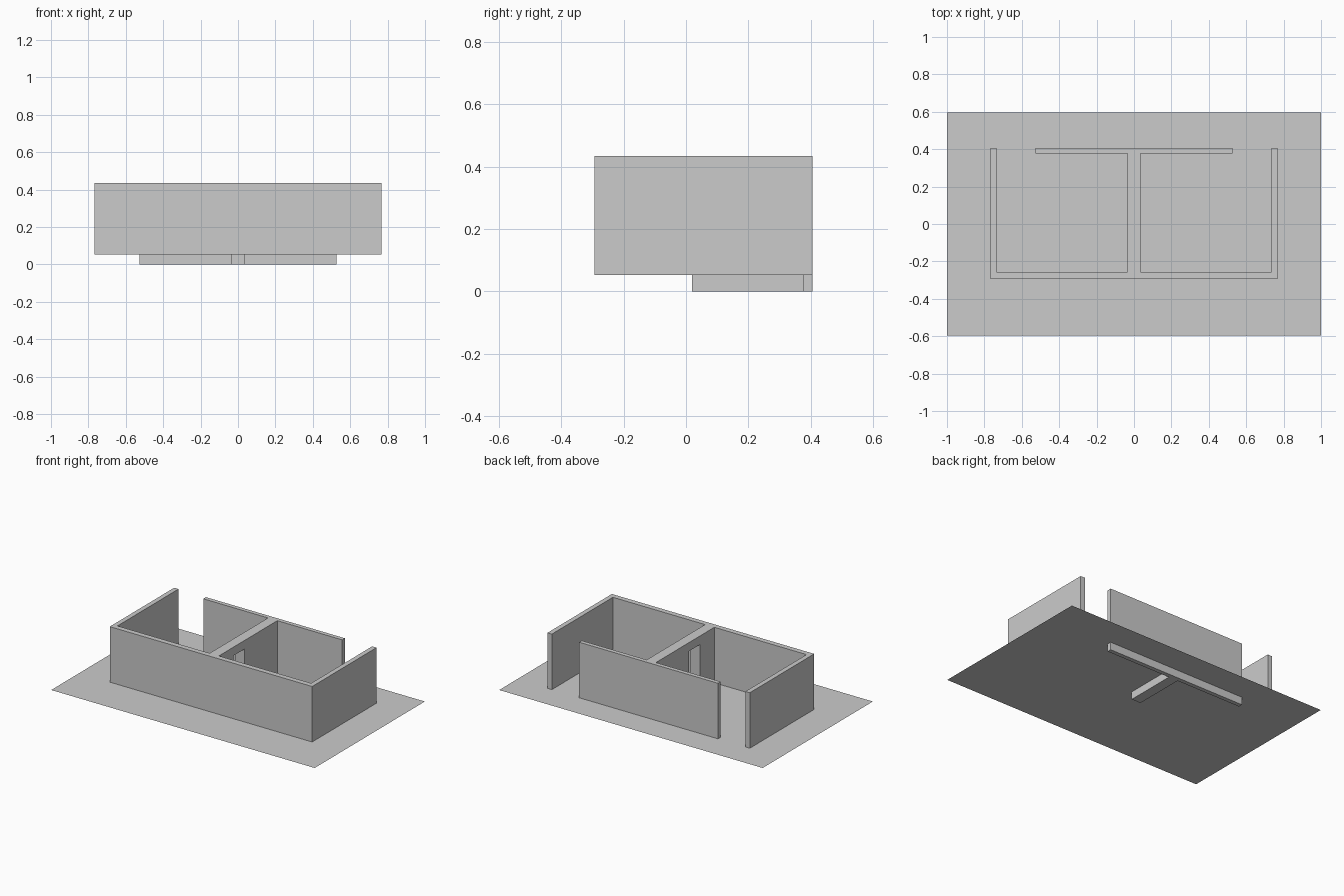
import bpy, bmesh

if "Cube" in bpy.data.objects:
    bpy.data.objects.remove(bpy.data.objects["Cube"])

FLOOR, TOP = 0.053, 0.434


def make_object(name, bm):
    bmesh.ops.recalc_face_normals(bm, faces=bm.faces[:])
    mesh = bpy.data.meshes.new(name)
    bm.to_mesh(mesh)
    bm.free()
    obj = bpy.data.objects.new(name, mesh)
    bpy.context.collection.objects.link(obj)
    return obj


def prism(name, outline, z0, z1):
    bm = bmesh.new()
    face = bm.faces.new([bm.verts.new((x, y, z0)) for x, y in outline])
    if z1 > z0:
        ext = bmesh.ops.extrude_face_region(bm, geom=[face], use_keep_orig=True)
        verts = [g for g in ext["geom"] if isinstance(g, bmesh.types.BMVert)]
        bmesh.ops.translate(bm, verts=verts, vec=(0, 0, z1 - z0))
    return make_object(name, bm)


def rect(x0, x1, y0, y1):
    return [(x0, y0), (x1, y0), (x1, y1), (x0, y1)]


def cut(target, name, outline, z0, z1):
    cutter = prism(name, outline, z0, z1)
    cutter.hide_render = True
    mod = target.modifiers.new(name, 'BOOLEAN')
    mod.operation = 'DIFFERENCE'
    mod.solver = 'EXACT'
    mod.object = cutter
    bpy.context.view_layer.objects.active = target
    bpy.ops.object.modifier_apply(modifier=mod.name)
    bpy.data.objects.remove(cutter)


# Ground sheet
prism("ground", rect(-1, 1, -0.597, 0.597), FLOOR, FLOOR)

# Walls: right half of the plan outline, mirrored to the left
half = [(0.768, -0.293), (0.768, 0.405), (0.735, 0.405), (0.735, -0.257),
        (0.035, -0.257), (0.035, 0.376), (0.527, 0.376), (0.527, 0.405)]
outline = half + [(-x, y) for x, y in reversed(half)]
walls = prism("walls", outline, 0, TOP)

# Only the back wall and rear of the partition reach below the ground
cut(walls, "front_step", rect(-1, 1, -0.5, 0.02), -0.1, FLOOR)
for side in (-1, 1):
    xs = sorted((side * 0.65, side * 0.9))
    cut(walls, "side_step", rect(xs[0], xs[1], 0.0, 0.5), -0.1, FLOOR)

# Doorway through the partition
cut(walls, "doorway", rect(-0.1, 0.1, -0.10, 0.02), -0.1, 0.375)
